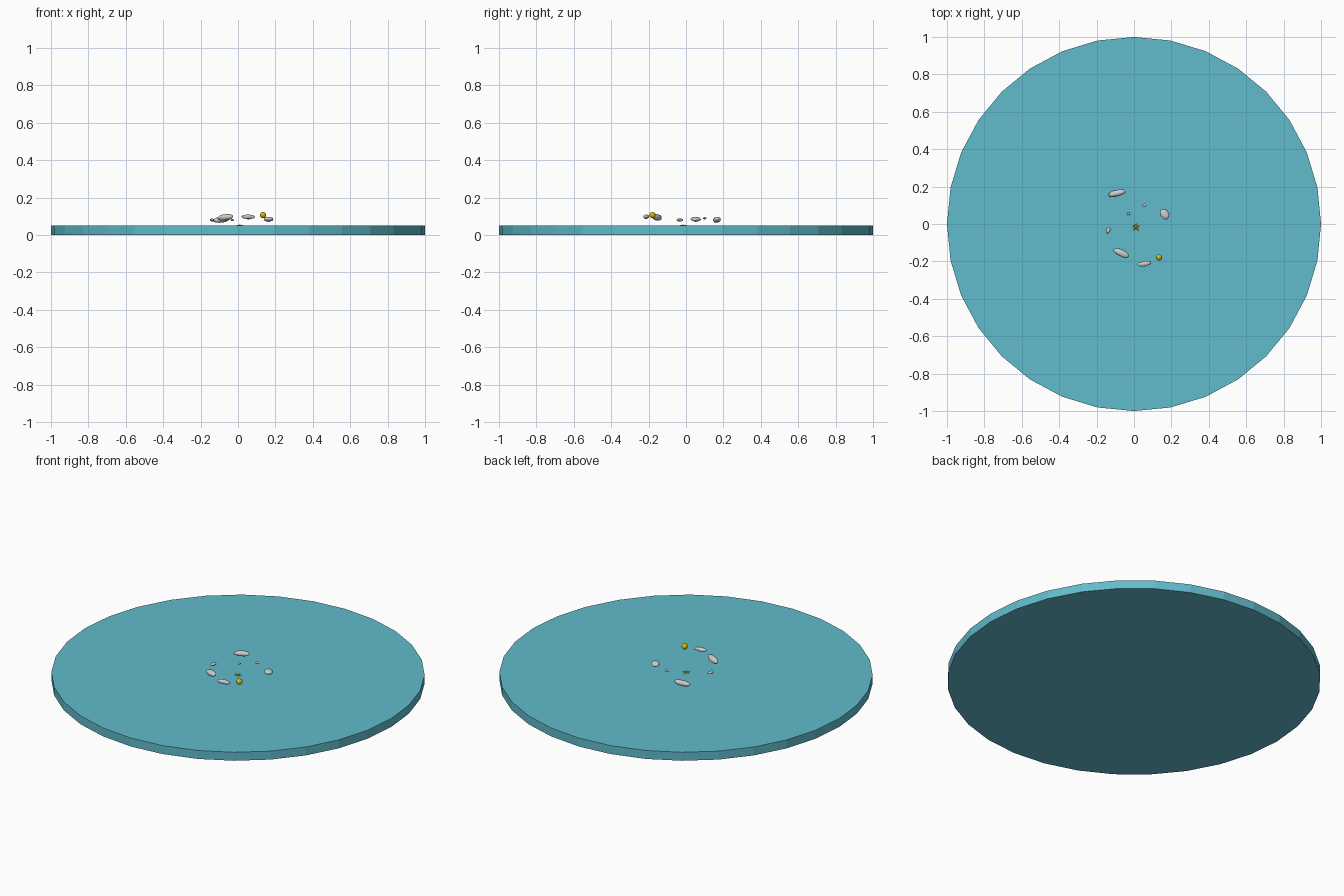
import bpy, random
from math import cos, sin, pi, radians
from mathutils import Vector, noise

if "Cube" in bpy.data.objects:
    bpy.data.objects.remove(bpy.data.objects["Cube"])

random.seed(4)


def material(name, rgb):
    m = bpy.data.materials.new(name)
    m.diffuse_color = (*rgb, 1)
    m.use_nodes = True
    m.node_tree.nodes["Principled BSDF"].inputs["Base Color"].default_value = m.diffuse_color
    return m


WATER = material("water_blue", (0.12, 0.5, 0.6))
GOLD = material("gold", (0.7, 0.48, 0.0))
BROWN = material("brown", (0.35, 0.2, 0.01))


def finish(name, mat=None, smooth=True):
    ob = bpy.context.object
    ob.name = name
    if mat:
        ob.data.materials.append(mat)
    if smooth:
        bpy.ops.object.shade_smooth()
    return ob


def pebble(name, loc, size, turn, tilt=0):
    """Rounded stone: full size along x, y, z, turned in degrees."""
    bpy.ops.mesh.primitive_ico_sphere_add(subdivisions=3, radius=0.5, location=loc)
    ob = finish(name)
    shift = Vector([random.uniform(0, 20) for _ in range(3)])
    for v in ob.data.vertices:
        v.co *= 1 + 0.14 * noise.noise(v.co * 3 + shift)
    ob.scale = size
    ob.rotation_euler = (0, radians(tilt), radians(turn))


# Round pool slab
bpy.ops.mesh.primitive_cylinder_add(vertices=32, radius=1, depth=0.05, location=(0, 0, 0.025))
finish("round_slab", WATER, smooth=False)

# Ring of floating pebbles
pebble("pebble_back_left", (-0.092, 0.165, 0.081), (0.093, 0.036, 0.030), 14, -6)
pebble("pebble_back_small", (0.055, 0.100, 0.089), (0.021, 0.018, 0.012), -10)
pebble("pebble_right", (0.163, 0.052, 0.084), (0.058, 0.046, 0.026), -50)
pebble("pebble_inner_small", (-0.030, 0.055, 0.079), (0.016, 0.014, 0.011), 0)
pebble("pebble_left", (-0.138, -0.033, 0.080), (0.036, 0.022, 0.016), 75)
pebble("pebble_front_left", (-0.068, -0.155, 0.094), (0.092, 0.037, 0.034), -25, -6)
pebble("pebble_front", (0.054, -0.213, 0.097), (0.072, 0.028, 0.024), 8)

# Gold ball
bpy.ops.mesh.primitive_uv_sphere_add(segments=24, ring_count=12, radius=0.0165,
                                     location=(0.134, -0.179, 0.106))
finish("gold_ball", GOLD)

# Small creature at the centre, half sunk into the slab: body and five arms
cx, cy, cz = 0.010, -0.016, 0.049
bpy.ops.mesh.primitive_uv_sphere_add(segments=12, ring_count=8, radius=1, location=(cx, cy, cz))
finish("creature_body", BROWN).scale = (0.010, 0.010, 0.006)
for i in range(5):
    a = pi / 2 + i * 2 * pi / 5
    bpy.ops.mesh.primitive_uv_sphere_add(
        segments=10, ring_count=6, radius=1, rotation=(0, 0, a),
        location=(cx + 0.011 * cos(a), cy + 0.011 * sin(a), cz))
    finish(f"creature_arm_{i + 1}", GOLD).scale = (0.012, 0.004, 0.004)
